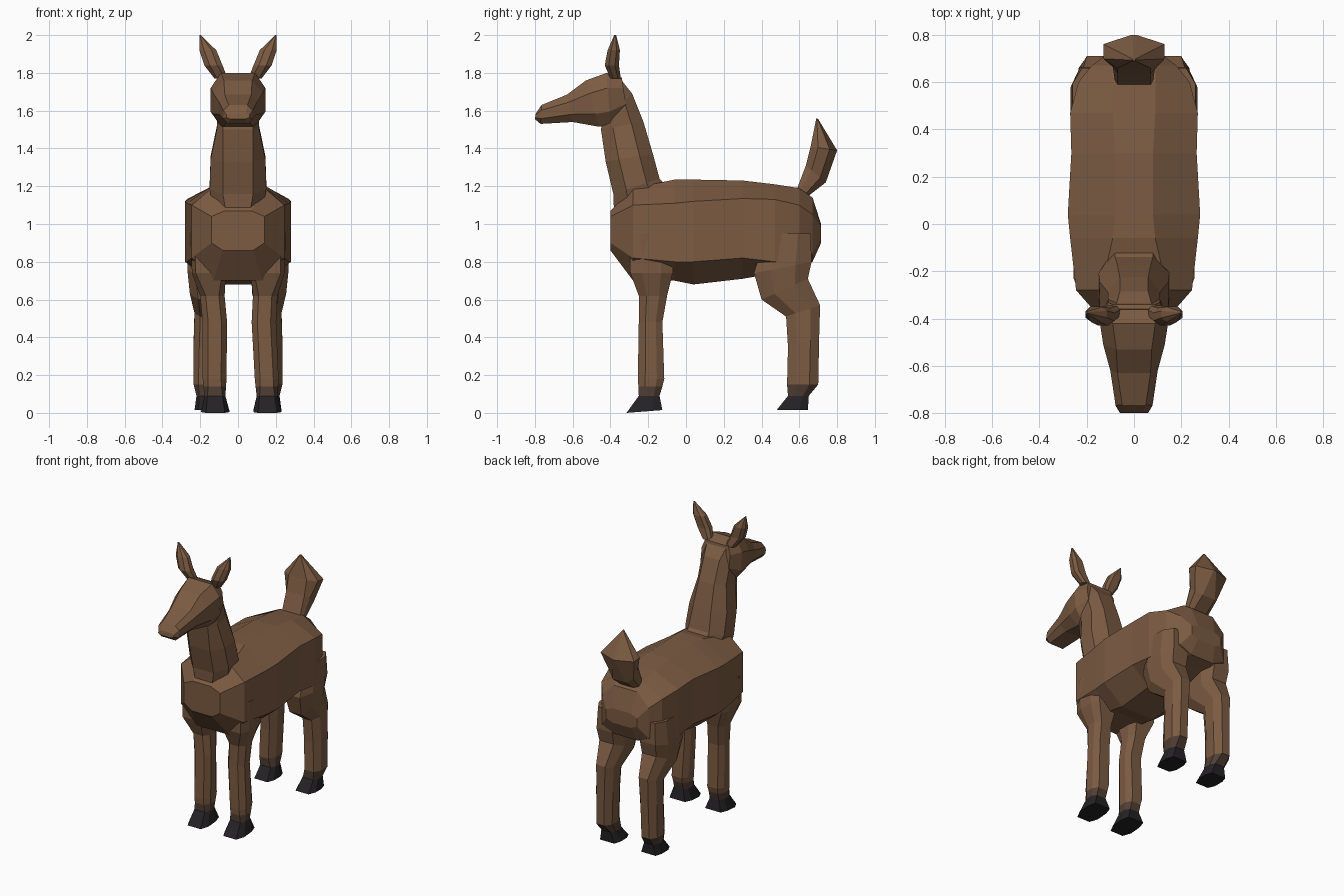
import bpy, bmesh


def material(name, rgb):
    m = bpy.data.materials.new(name)
    m.diffuse_color = (*rgb, 1)
    return m


FUR = material("fur", (0.2, 0.105, 0.055))
SOCK = material("sock", (0.085, 0.05, 0.035))
HOOF = material("hoof", (0.018, 0.016, 0.018))


def loft(name, rings, mat):
    """Skin a list of equal-sized point rings and cap both ends."""
    bm = bmesh.new()
    vs = [[bm.verts.new(p) for p in r] for r in rings]
    n = len(vs[0])
    for a, b in zip(vs, vs[1:]):
        for i in range(n):
            j = (i + 1) % n
            bm.faces.new((a[i], a[j], b[j], b[i]))
    bm.faces.new(vs[0])
    bm.faces.new(vs[-1])
    bmesh.ops.recalc_face_normals(bm, faces=bm.faces)
    me = bpy.data.meshes.new(name)
    bm.to_mesh(me)
    bm.free()
    me.materials.append(mat)
    ob = bpy.data.objects.new(name, me)
    bpy.context.collection.objects.link(ob)
    return ob


def ring(ya, za, yb, zb, wa, wm, wb, cx=0.0, side=1, lean=0.0):
    """Eight-sided section from point a to point b, with end and middle half-widths."""
    prof = [(0, wa), (0.28, wm), (0.72, wm), (1, wb)]
    pts = [(t, w) for t, w in prof] + [(t, -w) for t, w in reversed(prof)]
    out = []
    for t, w in pts:
        z = za + (zb - za) * t
        shift = lean * max(0, 1 - z / 0.8)
        out.append((side * (cx + w) + shift, ya + (yb - ya) * t, z))
    return out


def part(name, specs, mat=FUR, side=1, lean=0.0):
    return loft(name, [ring(*s, side=side, lean=lean) for s in specs], mat)


# Torso: y, top z, top half-width, shoulder z, half-width, flank z, belly z, belly half-width
torso = [
    (-0.40, 1.07, 0.07, 1.04, 0.14, 0.90, 0.86, 0.08),
    (-0.28, 1.19, 0.14, 1.10, 0.245, 0.82, 0.70, 0.13),
    (-0.06, 1.235, 0.09, 1.11, 0.27, 0.80, 0.70, 0.13),
    (0.04, 1.235, 0.08, 1.12, 0.28, 0.80, 0.68, 0.13),
    (0.30, 1.23, 0.08, 1.135, 0.265, 0.82, 0.71, 0.13),
    (0.47, 1.21, 0.09, 1.13, 0.27, 0.80, 0.74, 0.13),
    (0.60, 1.19, 0.09, 1.10, 0.235, 0.82, 0.78, 0.11),
    (0.67, 1.14, 0.09, 1.05, 0.18, 0.84, 0.80, 0.09),
    (0.715, 1.0, 0.07, 0.98, 0.12, 0.92, 0.90, 0.07),
]
rings = []
for y, zt, xt, zs, w, zl, zb, xb in torso:
    half = [(xt, y, zt), (w, y, zs), (w, y, zl), (xb, y, zb)]
    rings.append(half + [(-x, yy, z) for x, yy, z in reversed(half)])
loft("torso", rings, FUR)

# Neck: throat point to nape point
part("neck", [
    (-0.38, 1.04, -0.10, 1.20, 0.06, 0.13, 0.08),
    (-0.385, 1.16, -0.14, 1.24, 0.08, 0.15, 0.08),
    (-0.425, 1.33, -0.175, 1.37, 0.08, 0.145, 0.07),
    (-0.45, 1.50, -0.225, 1.54, 0.08, 0.11, 0.06),
    (-0.44, 1.56, -0.285, 1.69, 0.08, 0.11, 0.06),
    (-0.44, 1.65, -0.36, 1.785, 0.08, 0.10, 0.08),
])

# Head: jaw point to forehead point, from the nose back
part("head", [
    (-0.80, 1.555, -0.795, 1.585, 0.04, 0.06, 0.04),
    (-0.77, 1.53, -0.765, 1.63, 0.055, 0.078, 0.05),
    (-0.60, 1.54, -0.63, 1.685, 0.06, 0.10, 0.07),
    (-0.46, 1.515, -0.53, 1.76, 0.08, 0.13, 0.075),
    (-0.40, 1.515, -0.42, 1.80, 0.09, 0.145, 0.09),
    (-0.31, 1.58, -0.34, 1.775, 0.08, 0.11, 0.09),
])

# Tail: upturned diamond tuft
part("tail", [
    (0.585, 1.18, 0.65, 1.15, 0.07, 0.08, 0.05),
    (0.635, 1.31, 0.74, 1.22, 0.07, 0.09, 0.05),
    (0.66, 1.41, 0.80, 1.39, 0.07, 0.13, 0.01),
    (0.69, 1.56, 0.70, 1.555, 0.003, 0.004, 0.003),
])

EAR = [
    (-0.40, 1.77, -0.345, 1.77, 0.02, 0.035, 0.02, 0.09),
    (-0.43, 1.84, -0.355, 1.84, 0.02, 0.048, 0.03, 0.13),
    (-0.415, 1.92, -0.35, 1.92, 0.02, 0.045, 0.025, 0.16),
    (-0.38, 2.0, -0.37, 2.0, 0.002, 0.003, 0.002, 0.20),
]
FRONT_LEG = [
    (-0.30, 0.95, -0.06, 0.95, 0.06, 0.09, 0.06, 0.165),
    (-0.295, 0.74, -0.07, 0.74, 0.07, 0.09, 0.07, 0.155),
    (-0.25, 0.62, -0.10, 0.62, 0.035, 0.065, 0.04, 0.14),
    (-0.25, 0.48, -0.125, 0.48, 0.035, 0.065, 0.04, 0.13),
    (-0.255, 0.18, -0.115, 0.18, 0.035, 0.063, 0.04, 0.138),
    (-0.252, 0.14, -0.125, 0.14, 0.035, 0.06, 0.035, 0.138),
    (-0.25, 0.09, -0.14, 0.09, 0.04, 0.055, 0.035, 0.138),
    (-0.315, 0.0, -0.125, 0.015, 0.05, 0.075, 0.06, 0.138),
]
HIND_LEG = [
    (0.42, 0.95, 0.66, 0.95, 0.07, 0.10, 0.06, 0.16),
    (0.36, 0.74, 0.665, 0.80, 0.06, 0.10, 0.06, 0.168),
    (0.40, 0.60, 0.645, 0.71, 0.045, 0.09, 0.055, 0.165),
    (0.53, 0.51, 0.71, 0.57, 0.035, 0.065, 0.035, 0.165),
    (0.54, 0.35, 0.705, 0.40, 0.035, 0.065, 0.03, 0.17),
    (0.535, 0.15, 0.70, 0.15, 0.035, 0.06, 0.03, 0.175),
    (0.54, 0.09, 0.65, 0.09, 0.04, 0.055, 0.035, 0.165),
    (0.48, 0.015, 0.645, 0.015, 0.05, 0.07, 0.055, 0.16),
]

# Ears, legs, dark socks and hooves on both sides
for side, label in ((1, "right"), (-1, "left")):
    part(f"{label}_ear", EAR, side=side)
    for name, leg, lean in (("front", FRONT_LEG, 0.018), ("hind", HIND_LEG, 0)):
        part(f"{label}_{name}_leg", leg[:-2], FUR, side, lean)
        part(f"{label}_{name}_sock", leg[-3:-1], SOCK, side, lean)
        part(f"{label}_{name}_hoof", leg[-2:], HOOF, side, lean)
